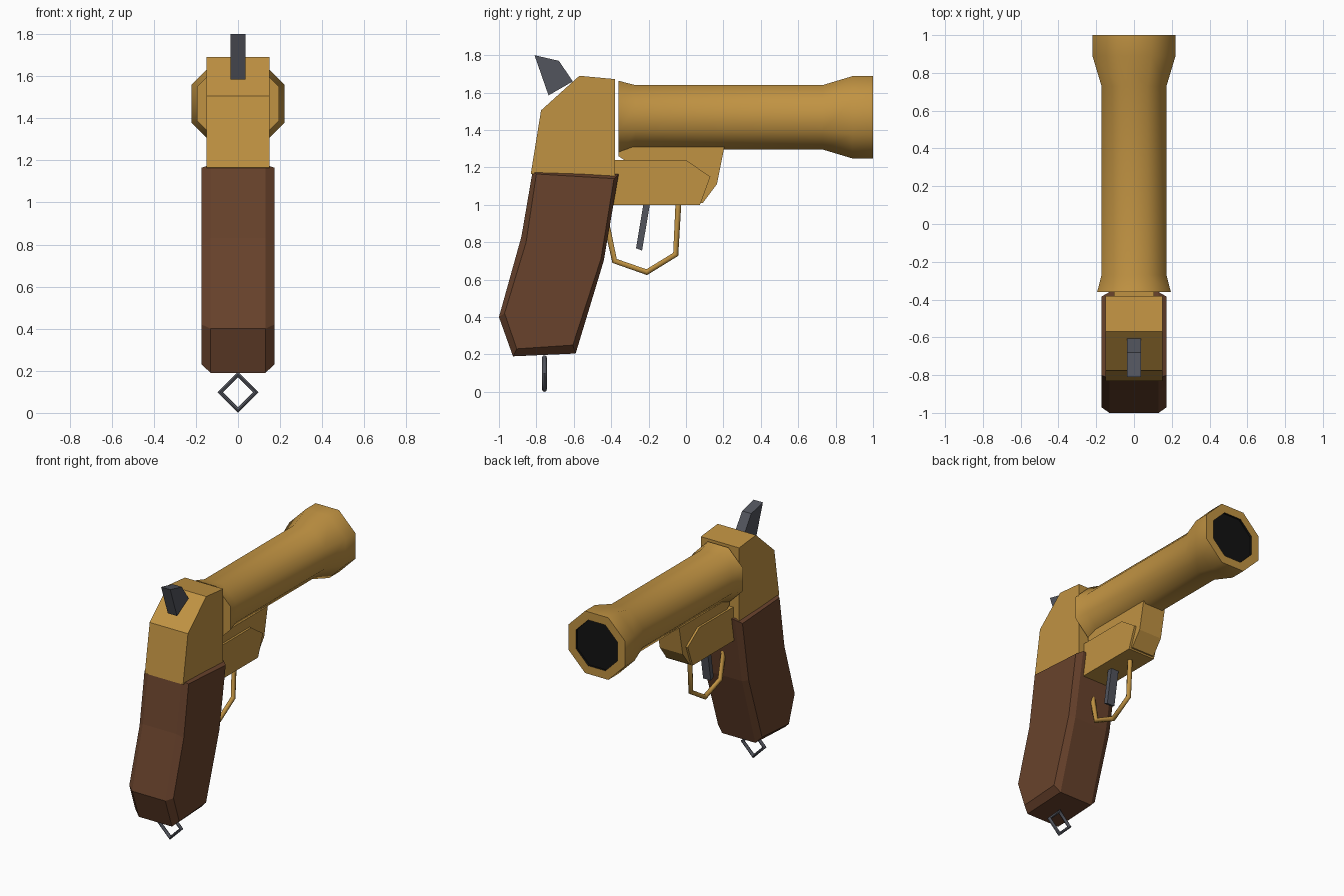
import bpy, bmesh, math

if "Cube" in bpy.data.objects:
    bpy.data.objects.remove(bpy.data.objects["Cube"])


def material(name, rgb):
    m = bpy.data.materials.new(name)
    m.diffuse_color = (*rgb, 1)
    m.use_nodes = True
    m.node_tree.nodes["Principled BSDF"].inputs["Base Color"].default_value = m.diffuse_color
    return m


brass = material("brass", (0.53, 0.29, 0.055))
wood = material("wood", (0.14, 0.055, 0.025))
steel = material("steel", (0.085, 0.09, 0.11))
black = material("bore_black", (0.006, 0.006, 0.006))


def loft(name, rings, mat, caps=True):
    """Skin a list of equal-length point rings into one mesh object."""
    bm = bmesh.new()
    vs = [[bm.verts.new(p) for p in ring] for ring in rings]
    n = len(vs[0])
    for a, b in zip(vs, vs[1:]):
        for i in range(n):
            j = (i + 1) % n
            bm.faces.new((a[i], a[j], b[j], b[i]))
    if caps:
        bm.faces.new(vs[0])
        bm.faces.new(vs[-1])
    bmesh.ops.recalc_face_normals(bm, faces=bm.faces)
    me = bpy.data.meshes.new(name)
    bm.to_mesh(me)
    bm.free()
    ob = bpy.data.objects.new(name, me)
    bpy.context.collection.objects.link(ob)
    me.materials.append(mat)
    return ob


def slab(name, profile, half, mat):
    """Extrude a (y, z) side profile across x."""
    return loft(name, [[(x, y, z) for y, z in profile] for x in (-half, half)], mat)


def octagon(y, apothem, z=1.468):
    r = apothem / math.cos(math.pi / 8)
    return [(r * math.cos((k + 0.5) * math.pi / 4), y,
             z + r * math.sin((k + 0.5) * math.pi / 4)) for k in range(8)]


def smooth(ob, degrees):
    bpy.ops.object.select_all(action='DESELECT')
    ob.select_set(True)
    bpy.context.view_layer.objects.active = ob
    bpy.ops.object.shade_smooth_by_angle(angle=math.radians(degrees))


# Eight-sided barrel with flared ends and a dark bore
barrel = loft("barrel", [octagon(y, a) for y, a in (
    (-0.36, 0.195), (-0.27, 0.172), (0.73, 0.172), (0.89, 0.22),
    (1.0, 0.22), (1.0, 0.162), (0.985, 0.162))], brass)
barrel.data.materials.append(black)
for f in barrel.data.polygons:
    if f.center.y > 0.99 and abs(f.normal.y) < 0.5 or f.center.y > 0.98 and len(f.vertices) == 8:
        f.material_index = 1
smooth(barrel, 50)

# Receiver and the two blocks under the barrel
slab("receiver", [(-0.83, 1.165), (-0.775, 1.505), (-0.57, 1.69),
                  (-0.38, 1.672), (-0.38, 1.14)], 0.15, brass)
slab("lower_frame", [(-0.40, 1.24), (0.0, 1.24), (0.13, 1.15),
                     (0.075, 1.0), (-0.40, 1.0)], 0.105, brass)
slab("barrel_lug", [(-0.36, 1.31), (-0.36, 1.26), (-0.33, 1.24), (-0.2, 1.01),
                    (0.09, 1.01), (0.165, 1.11), (0.205, 1.31)], 0.09, brass)

# Wooden grip: chamfered side profile
outer = [(-0.82, 1.18), (-0.88, 0.83), (-1.0, 0.40), (-0.925, 0.19),
         (-0.59, 0.205), (-0.44, 0.70), (-0.36, 1.165)]
inner = [(-0.80, 1.165), (-0.855, 0.80), (-0.97, 0.42), (-0.905, 0.23),
         (-0.605, 0.25), (-0.455, 0.71), (-0.385, 1.14)]
loft("grip", [[(x, y, z) for y, z in prof] for x, prof in (
    (-0.173, inner), (-0.13, outer), (0.13, outer), (0.173, inner))], wood)

# Hammer and trigger
slab("hammer", [(-0.81, 1.80), (-0.68, 1.77), (-0.605, 1.66), (-0.735, 1.585)], 0.036, steel)
slab("trigger", [(-0.225, 1.02), (-0.19, 1.02), (-0.235, 0.755), (-0.267, 0.768)], 0.03, steel)

# Trigger guard: bent rod
curve = bpy.data.curves.new("trigger_guard", 'CURVE')
curve.dimensions = '3D'
curve.bevel_depth = 0.018
curve.bevel_resolution = 1
curve.use_fill_caps = True
path = [(-0.425, 0.90), (-0.382, 0.70), (-0.21, 0.64), (-0.055, 0.735), (-0.04, 1.02)]
spline = curve.splines.new('POLY')
spline.points.add(len(path) - 1)
for p, (y, z) in zip(spline.points, path):
    p.co = (0, y, z, 1)
curve.materials.append(brass)
bpy.context.collection.objects.link(bpy.data.objects.new("trigger_guard", curve))

# Lanyard ring: four-sided loop below the grip
bpy.ops.mesh.primitive_torus_add(major_segments=4, minor_segments=8, major_radius=0.085,
                                 minor_radius=0.013, location=(0, -0.757, 0.098),
                                 rotation=(math.pi / 2, 0, 0))
ring = bpy.context.object
ring.name = "lanyard_ring"
ring.data.materials.append(steel)
smooth(ring, 50)
